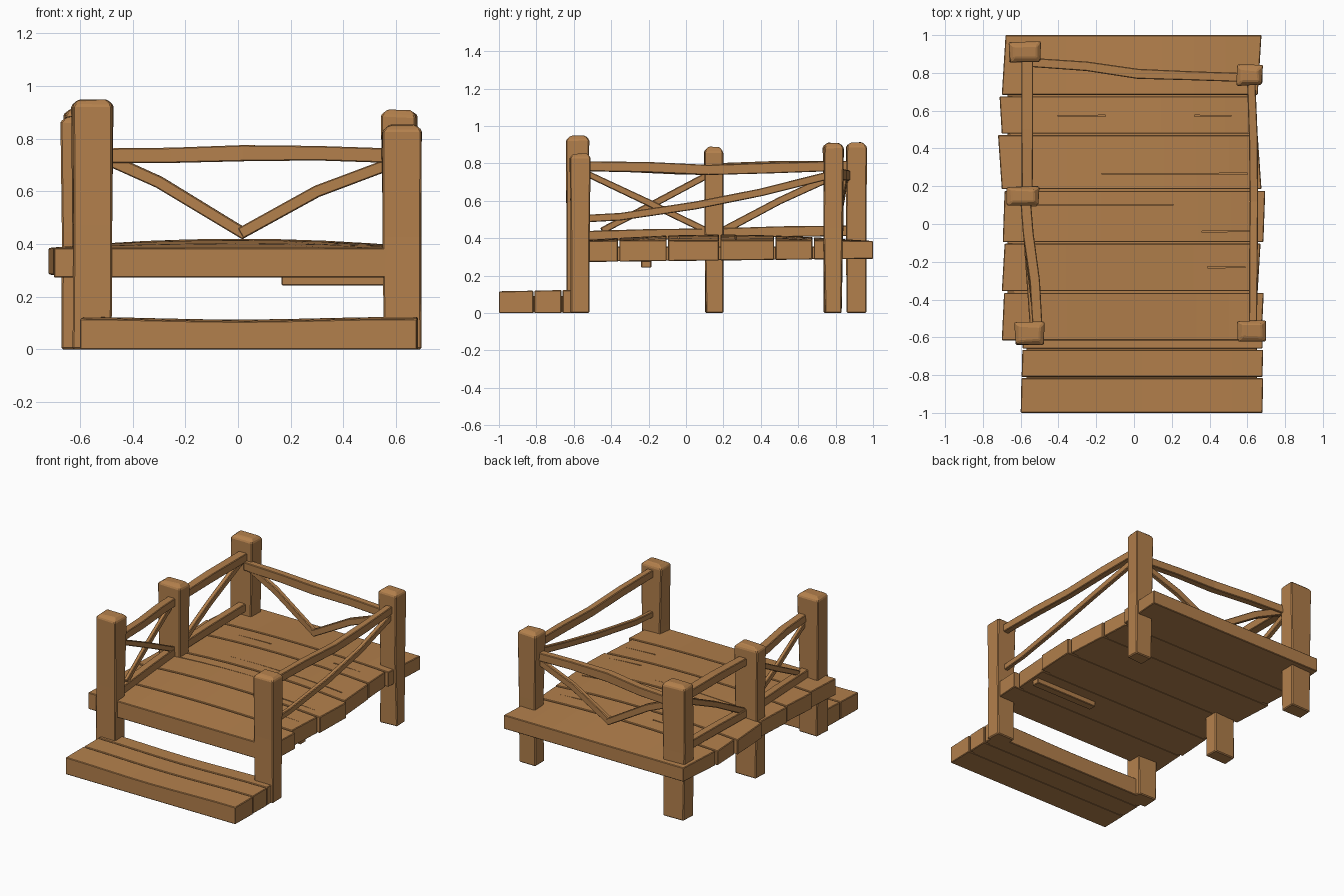
import bpy, bmesh, math, random
from mathutils import Vector

if "Cube" in bpy.data.objects:
    bpy.data.objects.remove(bpy.data.objects["Cube"])

random.seed(4)
wood = bpy.data.materials.new("warm wood")
wood.diffuse_color = (0.45, 0.215, 0.072, 1)
wood.use_nodes = True
wood.node_tree.nodes["Principled BSDF"].inputs["Base Color"].default_value = wood.diffuse_color


def finish(name, bm, bevel=0.0):
    bmesh.ops.recalc_face_normals(bm, faces=bm.faces)
    me = bpy.data.meshes.new(name)
    bm.to_mesh(me)
    bm.free()
    ob = bpy.data.objects.new(name, me)
    bpy.context.collection.objects.link(ob)
    me.materials.append(wood)
    if bevel:
        m = ob.modifiers.new("worn edges", 'BEVEL')
        m.width, m.segments, m.limit_method = bevel, 1, 'ANGLE'
    return ob


def loft(name, rings, bevel=0.0):
    """Skin a list of equal-sized rings and cap both ends."""
    bm = bmesh.new()
    vs = [[bm.verts.new(p) for p in r] for r in rings]
    n = len(vs[0])
    for a, b in zip(vs, vs[1:]):
        for i in range(n):
            bm.faces.new((a[i], a[(i + 1) % n], b[(i + 1) % n], b[i]))
    bm.faces.new(vs[0])
    bm.faces.new(vs[-1])
    return finish(name, bm, bevel)


def post(name, x0, x1, y0, y1, h):
    """Rough-hewn square post with a low chamfered, slightly tilted top."""
    j = lambda s=0.005: random.uniform(-s, s)
    rings = []
    for z, inset in ((0, 0.004), (h * 0.5, 0.003), (h - 0.025, 0), (h - 0.004, 0.022)):
        top = z > h * 0.6
        rings.append([(x + sx * inset + j(), y + sy * inset + j(), z + (j(0.004) if top else 0))
                      for x, sx, y, sy in ((x0, 1, y0, 1), (x1, -1, y0, 1),
                                           (x1, -1, y1, -1), (x0, 1, y1, -1))])
    return loft(name, rings, 0.006)


def rail(name, pts, w, h):
    """Rectangular timber swept along a bent path."""
    pts = [Vector(p) for p in pts]
    rings = []
    for i, p in enumerate(pts):
        d = (pts[min(i + 1, len(pts) - 1)] - pts[max(i - 1, 0)]).normalized()
        side = d.cross(Vector((0, 0, 1))).normalized()
        up = side.cross(d)
        k = random.uniform(0.94, 1.06)
        rings.append([p + side * (a * w * k / 2) + up * (b * h * k / 2)
                      for a, b in ((-1, -1), (1, -1), (1, 1), (-1, 1))])
    return loft(name, rings, 0.004)


def plank(name, x0, x1, y0, y1, bottom, top, skew=0.012):
    """Plank along x; bottom and top are height functions of (x, y)."""
    rings = []
    for i in range(9):
        t = i / 8
        ring = []
        for y, f in ((y0, bottom), (y1, bottom), (y1, top), (y0, top)):
            end = skew * (y - y0) / (y1 - y0) if i in (0, 8) else 0
            x = x0 + (x1 - x0) * t + end
            ring.append((x, y, f(x, y)))
        rings.append(ring)
    return loft(name, rings, 0.004)


# Deck: planks across a gently crowned top
def deck_top(x, y):
    crown = max(0, 1 - (x / 0.72) ** 2)
    back = max(0, math.sin(math.pi * min(1, (y + 0.62) / 1.62)))
    return 0.385 + 0.035 * crown * back


def deck_bottom(x, y):
    return 0.272 + 0.018 * (y + 0.62) / 1.62


edges = [-0.62, -0.36, -0.10, 0.18, 0.475, 0.68, 1.0]
ends = [(-0.70, 0.675), (-0.70, 0.655), (-0.695, 0.685),
        (-0.70, 0.675), (-0.70, 0.65), (-0.70, 0.655)]
skews = [0.012, 0.015, 0.01, -0.02, -0.012, 0.02]
planks = [plank(f"deck_plank_{i + 1}", a, b, edges[i] + 0.004, edges[i + 1] - (0.004 if i < 5 else 0),
                deck_bottom, deck_top, skews[i])
          for i, (a, b) in enumerate(ends)]
plank("deck_core", -0.67, 0.62, -0.59, 0.97, lambda x, y: deck_bottom(x, y) + 0.002,
      lambda x, y: deck_top(x, y) - 0.03, 0)

# Splits in the deck planks: (plank, x of open end, x of tip, y)
splits = [(3, 0.60, -0.32, 0.265), (2, -0.60, 0.22, 0.10), (4, -0.15, -0.45, 0.572),
          (4, 0.32, 0.55, 0.572), (2, 0.36, 0.63, -0.04), (1, 0.39, 0.63, -0.23)]
for n, xa, xb, y in splits:
    tri = [(xa, y - 0.004), (xa, y + 0.004), (xb, y + 0.002)]
    cutter = loft("split_cutter", [[(px, py, z) for px, py in tri] for z in (0.365, 0.46)])
    cutter.hide_render = True
    ob = planks[n]
    m = ob.modifiers.new("split", 'BOOLEAN')
    m.operation, m.object, m.solver = 'DIFFERENCE', cutter, 'EXACT'
    bpy.context.view_layer.objects.active = ob
    for mod in list(ob.modifiers):
        bpy.ops.object.modifier_apply(modifier=mod.name)
    bpy.data.objects.remove(cutter)

# Loose board under the deck
plank("under_board", 0.165, 0.64, -0.24, -0.185, lambda x, y: 0.243, lambda x, y: 0.285, 0)

# Front step
step_y = [-1.0, -0.81, -0.66, -0.55]
for i in range(3):
    plank(f"step_plank_{i + 1}", -0.60 + 0.005 * i, 0.68, step_y[i], step_y[i + 1] - 0.006,
          lambda x, y: 0.0,
          lambda x, y: 0.118 + 0.02 * (y + 0.66) * (y < -0.66) - 0.005 * math.cos(x * 5), 0.004)
plank("step_core", -0.57, 0.65, -0.96, -0.56, lambda x, y: 0.002, lambda x, y: 0.09, 0)

# Posts
post("front_left_post", -0.63, -0.475, -0.64, -0.52, 0.95)
post("front_right_post", 0.55, 0.70, -0.62, -0.51, 0.855)
post("middle_left_post", -0.67, -0.505, 0.10, 0.20, 0.89)
post("back_left_post", -0.66, -0.495, 0.855, 0.965, 0.915)
post("back_right_post", 0.545, 0.68, 0.735, 0.84, 0.912)

# Top rails
rail("left_front_top_rail", [(-0.51, -0.56, 0.785), (-0.525, -0.3, 0.78), (-0.56, -0.05, 0.77),
                             (-0.575, 0.14, 0.765)], 0.055, 0.055)
rail("left_back_top_rail", [(-0.565, 0.15, 0.775), (-0.565, 0.5, 0.785), (-0.565, 0.9, 0.785)], 0.06, 0.055)
rail("right_top_rail", [(0.63, -0.55, 0.785), (0.632, -0.2, 0.78), (0.635, 0.12, 0.765),
                        (0.632, 0.45, 0.775), (0.62, 0.77, 0.785)], 0.045, 0.055)
rail("back_top_rail", [(-0.54, 0.855, 0.735), (-0.25, 0.835, 0.737), (0.02, 0.795, 0.745),
                       (0.3, 0.785, 0.745), (0.6, 0.775, 0.735)], 0.05, 0.058)

# Bottom rails on the left
rail("left_front_bottom_rail", [(-0.525, -0.56, 0.41), (-0.55, -0.2, 0.42), (-0.575, 0.14, 0.425)], 0.05, 0.055)
rail("left_back_bottom_rail", [(-0.57, 0.15, 0.425), (-0.57, 0.5, 0.435), (-0.57, 0.9, 0.44)], 0.05, 0.055)

# Diagonal braces
rail("left_front_brace_down", [(-0.52, -0.54, 0.75), (-0.55, -0.2, 0.59), (-0.56, 0.13, 0.43)], 0.025, 0.035)
rail("left_front_brace_up", [(-0.53, -0.45, 0.44), (-0.56, -0.18, 0.58), (-0.585, 0.13, 0.745)], 0.025, 0.035)
rail("left_back_brace", [(-0.57, 0.18, 0.43), (-0.57, 0.5, 0.60), (-0.57, 0.87, 0.77)], 0.03, 0.04)
rail("right_brace", [(0.625, -0.54, 0.505), (0.63, -0.35, 0.515), (0.64, 0.05, 0.575),
                     (0.64, 0.4, 0.645), (0.62, 0.76, 0.735)], 0.03, 0.042)
rail("back_brace_left", [(-0.50, 0.85, 0.725), (-0.3, 0.835, 0.635), (0.03, 0.80, 0.435)], 0.03, 0.045)
rail("back_brace_right", [(0.01, 0.80, 0.44), (0.3, 0.785, 0.60), (0.58, 0.775, 0.705)], 0.03, 0.045)
